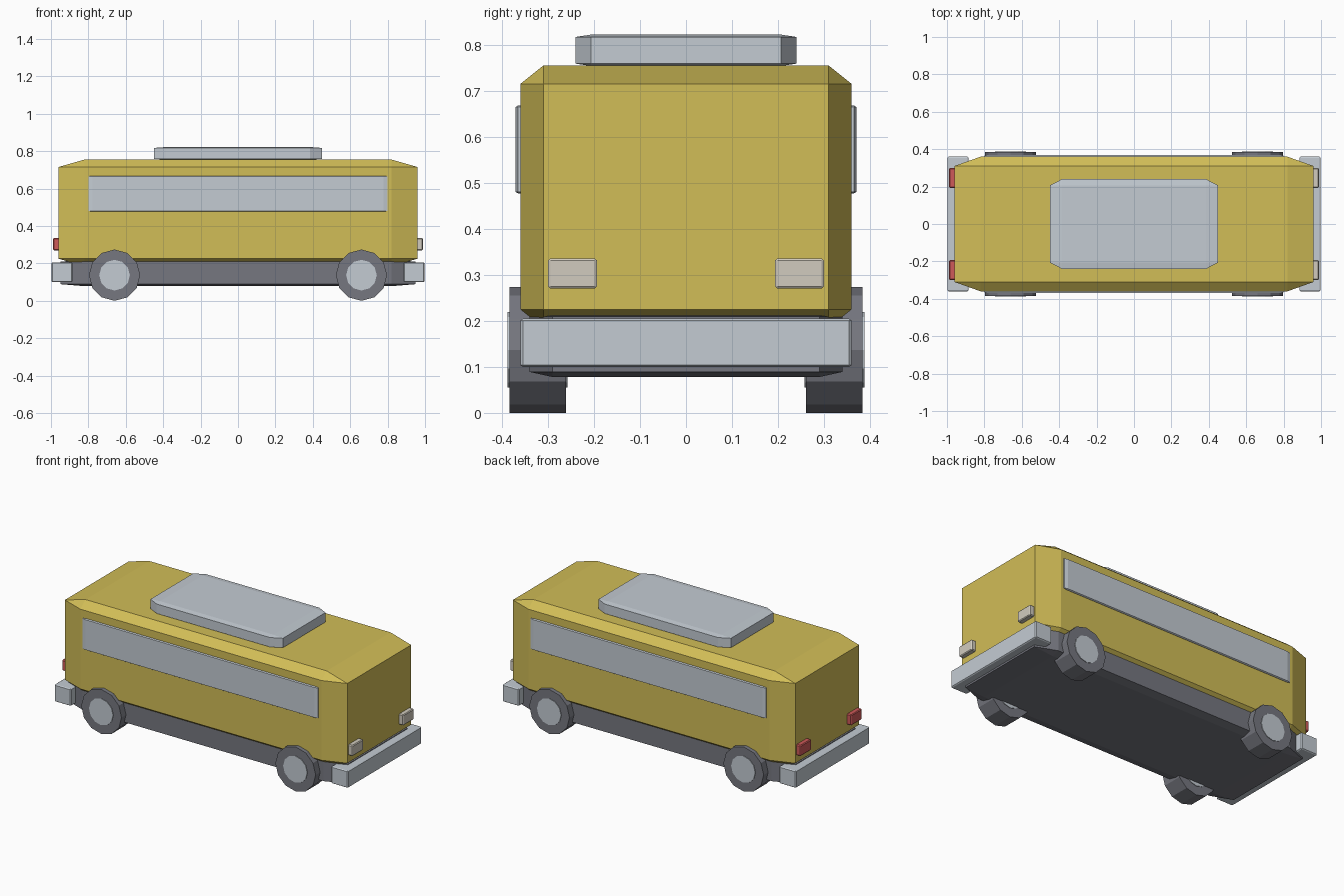
import bpy, bmesh
from math import pi
from mathutils import Matrix

default = bpy.data.objects.get("Cube")
if default:
    bpy.data.objects.remove(default, do_unlink=True)


def material(name, rgb):
    m = bpy.data.materials.new(name)
    m.use_nodes = True
    m.diffuse_color = (*rgb, 1)
    m.node_tree.nodes["Principled BSDF"].inputs["Base Color"].default_value = (*rgb, 1)
    return m


yellow = material("yellow_paint", (0.64, 0.51, 0.095))
pale = material("pale_grey", (0.55, 0.60, 0.65))
dark = material("dark_grey", (0.18, 0.185, 0.215))
cream = material("cream_lamp", (0.64, 0.60, 0.52))
red = material("red_lamp", (0.62, 0.10, 0.10))


def finish(bm, name, mat):
    mesh = bpy.data.meshes.new(name)
    bmesh.ops.recalc_face_normals(bm, faces=bm.faces)
    bm.to_mesh(mesh)
    bm.free()
    mesh.materials.append(mat)
    obj = bpy.data.objects.new(name, mesh)
    bpy.context.collection.objects.link(obj)
    return obj


def chamfered_box(name, mat, x, y, z, cut):
    """Box over the given ranges, with a chamfer of its own depth on each axis."""
    ranges = (x, y, z)
    half = [(b - a) / 2 for a, b in ranges]
    mid = [(a + b) / 2 for a, b in ranges]
    bm = bmesh.new()
    bmesh.ops.create_cube(bm, size=2)
    bmesh.ops.bevel(bm, geom=bm.edges[:], offset=0.1, segments=1, affect='EDGES')
    for v in bm.verts:
        for i in range(3):
            c = v.co[i]
            sign = 1 if c > 0 else -1
            inset = cut[i] if abs(c) < 0.95 else 0
            v.co[i] = mid[i] + sign * (half[i] - inset)
    return finish(bm, name, mat)


def disc(name, mat, x, y, z, radius, width):
    """Twelve-sided disc with its axle along y and a corner at the top."""
    bm = bmesh.new()
    bmesh.ops.create_cone(bm, cap_ends=True, segments=12, radius1=radius,
                          radius2=radius, depth=width)
    bm.transform(Matrix.Translation((x, y, z)) @ Matrix.Rotation(pi / 2, 4, 'X'))
    return finish(bm, name, mat)


# Body shell, chassis and roof unit
chamfered_box("body", yellow, (-0.96, 0.96), (-0.36, 0.36), (0.185, 0.755), (0.14, 0.05, 0.04))
chamfered_box("chassis", dark, (-0.95, 0.95), (-0.34, 0.34), (0.078, 0.22), (0.13, 0.05, 0.011))
chamfered_box("roof_unit", pale, (-0.45, 0.45), (-0.24, 0.24), (0.754, 0.822), (0.065, 0.033, 0.005))

# Long side windows
for side, s in (("right", -1), ("left", 1)):
    y = sorted((s * 0.35, s * 0.37))
    chamfered_box("window_" + side, pale, (-0.80, 0.80), y, (0.477, 0.668), (0.022, 0.005, 0.003))

# Bumpers and lamps at both ends
for end, s, lamp in (("head", 1, cream), ("tail", -1, red)):
    x = sorted((s * 0.885, s * 0.998))
    chamfered_box(end + "_bumper", pale, x, (-0.36, 0.36), (0.10, 0.205), (0.006, 0.006, 0.004))
    for n, t in enumerate((-1, 1), 1):
        x = sorted((s * 0.94, s * 0.988))
        y = sorted((t * 0.193, t * 0.30))
        chamfered_box(f"{end}_lamp_{n}", lamp, x, y, (0.27, 0.336), (0.004, 0.006, 0.005))

# Wheels with hubs showing on both faces
for end, x in (("head", 0.66), ("tail", -0.66)):
    for n, t in enumerate((-1, 1), 1):
        disc(f"{end}_tyre_{n}", dark, x, t * 0.3225, 0.137, 0.137, 0.123)
        disc(f"{end}_hub_{n}", pale, x, t * 0.3225, 0.137, 0.082, 0.13)
